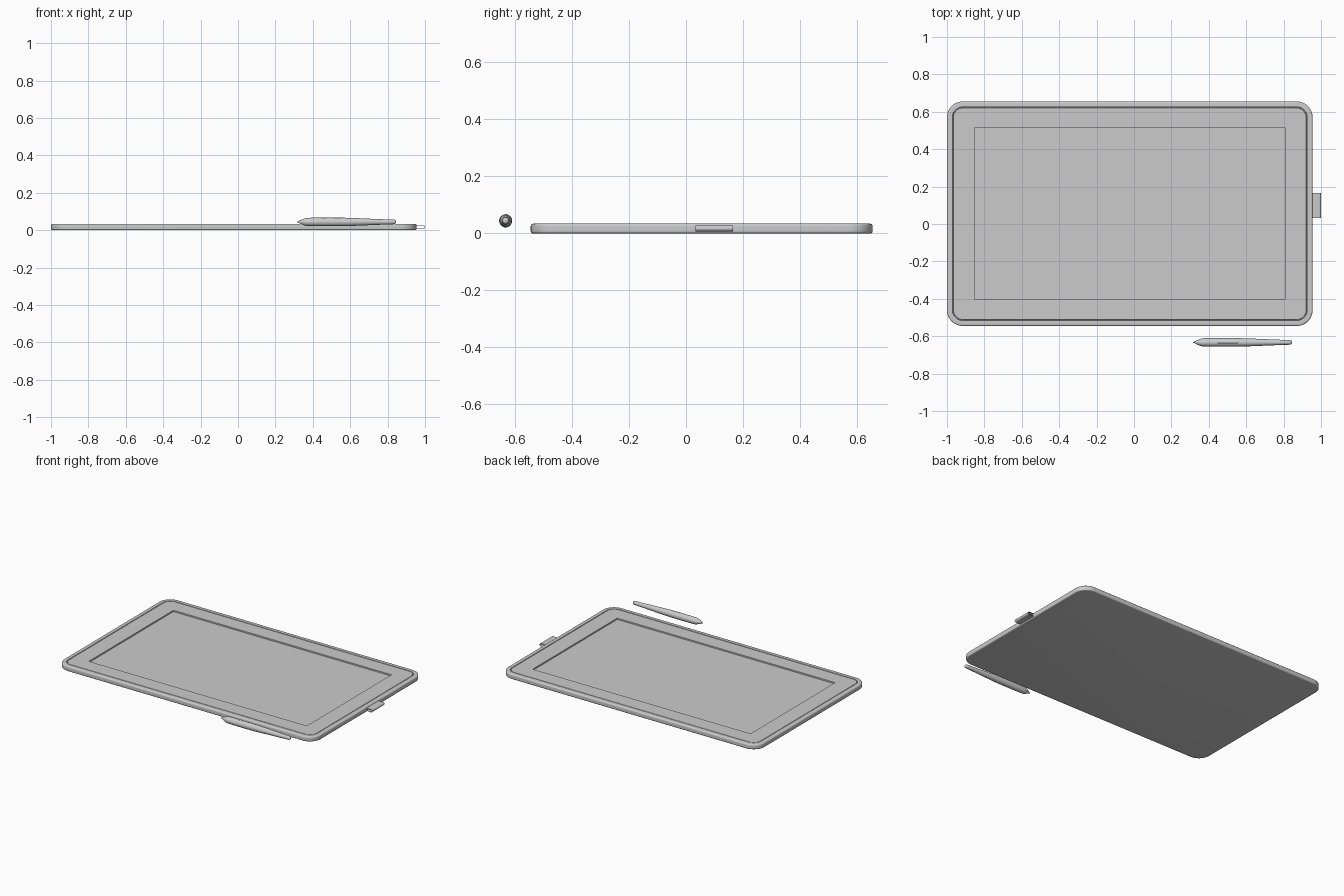
import bpy, bmesh
from math import pi, sin, cos, radians

if "Cube" in bpy.data.objects:
    bpy.data.objects.remove(bpy.data.objects["Cube"])

CX, CY = -0.0225, 0.055        # tablet centre
W, D, R = 1.955, 1.20, 0.085   # tablet width, depth, corner radius


def finish(name, bm, smooth=True):
    bmesh.ops.remove_doubles(bm, verts=bm.verts, dist=1e-5)
    bmesh.ops.recalc_face_normals(bm, faces=bm.faces)
    me = bpy.data.meshes.new(name)
    bm.to_mesh(me)
    bm.free()
    ob = bpy.data.objects.new(name, me)
    bpy.context.collection.objects.link(ob)
    if smooth:
        bpy.ops.object.select_all(action='DESELECT')
        ob.select_set(True)
        bpy.context.view_layer.objects.active = ob
        bpy.ops.object.shade_smooth_by_angle(angle=radians(35))
    return ob


def rounded_rect(w, d, r, z, n=12):
    pts = []
    for k, (sx, sy) in enumerate([(1, 1), (-1, 1), (-1, -1), (1, -1)]):
        for i in range(n + 1):
            a = (k + i / n) * pi / 2
            pts.append((CX + sx * (w / 2 - r) + r * cos(a),
                        CY + sy * (d / 2 - r) + r * sin(a), z))
    return pts


def loft(bm, rings, cap_start=True, cap_end=True):
    loops = [[bm.verts.new(p) for p in ring] for ring in rings]
    for a, b in zip(loops, loops[1:]):
        for i in range(len(a)):
            j = (i + 1) % len(a)
            bm.faces.new((a[i], a[j], b[j], b[i]))
    if cap_start:
        bm.faces.new(loops[0][::-1])
    if cap_end:
        bm.faces.new(loops[-1])


def inset_ring(inset, z):
    return rounded_rect(W - 2 * inset, D - 2 * inset, R - inset, z)


# shell: softened outer edge, rim, and shallow tray for the glass
b = 0.008
steps = [pi / 2 * i / 5 for i in range(6)]
profile = [(b - b * sin(a), b - b * cos(a)) for a in steps]
profile += [(b - b * cos(a), 0.034 - b + b * sin(a)) for a in steps]
profile += [(0.029, 0.034), (0.030, 0.033), (0.030, 0.020)]
bm = bmesh.new()
loft(bm, [inset_ring(*p) for p in profile])
finish("tablet_shell", bm)

# glass bezel with a square-cornered opening
SW, SD = 1.66, 0.92
profile = [(0.033, 0.020), (0.033, 0.032), (0.0345, 0.0335)]
rings = [inset_ring(*p) for p in profile]
rings += [rounded_rect(SW, SD, 0, 0.0335), rounded_rect(SW, SD, 0, 0.024)]
bm = bmesh.new()
loft(bm, rings, False, False)
finish("bezel", bm)

# sunken display
bm = bmesh.new()
bmesh.ops.create_grid(bm, x_segments=1, y_segments=1, size=0.5)
for v in bm.verts:
    v.co = (CX + v.co.x * SW, CY + v.co.y * SD, 0.024)
finish("screen", bm, False)

# pen loop: thin folded strip on the right edge
def u_path(r):
    arc = [(0.990 + r * cos(a), 0.0175 + r * sin(a))
           for a in [-pi / 2 + pi * i / 10 for i in range(11)]]
    return [(0.945, 0.0175 - r)] + arc + [(0.945, 0.0175 + r)]

outline = u_path(0.010) + u_path(0.0075)[::-1]
bm = bmesh.new()
n = len(outline)
sides = [[bm.verts.new((x, y, z)) for x, z in outline] for y in (0.033, 0.165)]
half = n // 2
for i in range(n):
    j = (i + 1) % n
    bm.faces.new((sides[0][i], sides[0][j], sides[1][j], sides[1][i]))
for s in sides:
    for i in range(half - 1):
        bm.faces.new((s[i], s[i + 1], s[n - 2 - i], s[n - 1 - i]))
finish("pen_loop", bm)

# pen: turned profile along x (position, radius)
PY, PZ = -0.633, 0.044


def turned(name, prof, seg=32):
    bm = bmesh.new()
    loft(bm, [[(x, PY + r * cos(2 * pi * i / seg), PZ + r * sin(2 * pi * i / seg))
               for i in range(seg)] for x, r in prof])
    return finish(name, bm)


turned("pen_nib", [(0.315, 0.0012), (0.316, 0.0025), (0.318, 0.0032), (0.335, 0.0045)])
turned("pen_barrel", [
    (0.326, 0.0055), (0.328, 0.007), (0.345, 0.0145), (0.358, 0.0195), (0.366, 0.0215),
    (0.375, 0.0222), (0.42, 0.0228), (0.50, 0.023), (0.57, 0.0225), (0.64, 0.0200),
    (0.72, 0.0165), (0.79, 0.0138), (0.825, 0.0128), (0.836, 0.0118), (0.842, 0.0090),
    (0.845, 0.0045), (0.8455, 0.001)])

# side switch on the pen
bpy.ops.mesh.primitive_cube_add(size=1, location=(0.50, PY, PZ + 0.0205))
switch = bpy.context.object
switch.name = "pen_switch"
switch.scale = (0.11, 0.010, 0.006)
bpy.ops.object.transform_apply(location=False, rotation=False, scale=True)
bev = switch.modifiers.new("bevel", 'BEVEL')
bev.width, bev.segments = 0.002, 3
